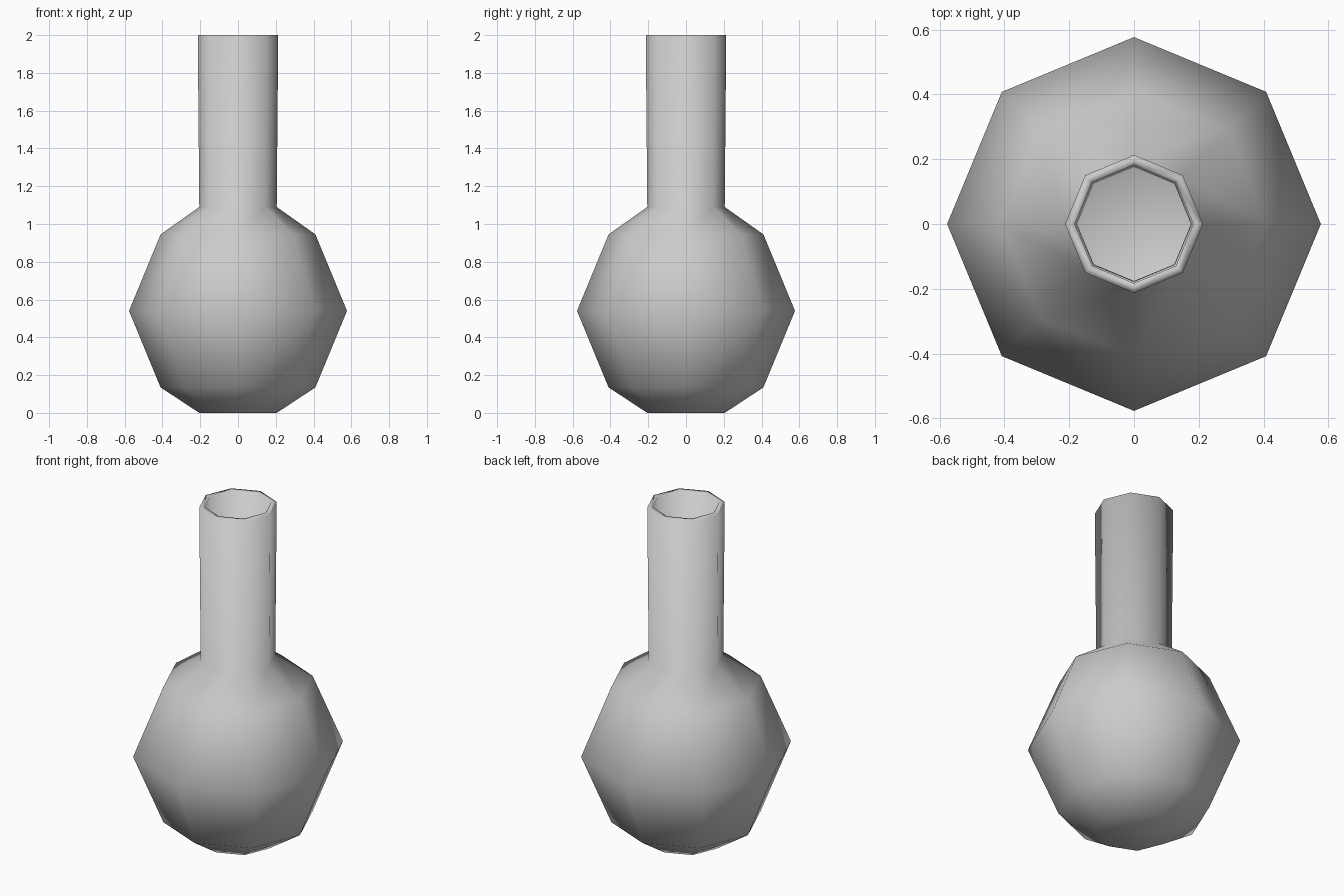
import bpy
import bmesh
from math import cos, sin, tau

cube = bpy.data.objects.get("Cube")
if cube:
    bpy.data.objects.remove(cube, do_unlink=True)

SIDES = 8

# Single plain grey material
grey = bpy.data.materials.new("plain_grey")
grey.use_nodes = True
colour = (0.6, 0.6, 0.6, 1)
grey.diffuse_color = colour
grey.node_tree.nodes["Principled BSDF"].inputs["Base Color"].default_value = colour

# Outer profile as (radius, height): flat base, round bulb, slightly flared neck
profile = [(0.205, 0), (0.41, 0.135), (0.577, 0.54), (0.41, 0.945),
           (0.205, 1.09), (0.213, 2)]

bm = bmesh.new()
rings = [[bm.verts.new((r * cos(tau * i / SIDES), r * sin(tau * i / SIDES), z))
          for i in range(SIDES)] for r, z in profile]
for low, high in zip(rings, rings[1:]):
    for i in range(SIDES):
        j = (i + 1) % SIDES
        bm.faces.new((low[i], low[j], high[j], high[i]))
bm.faces.new(rings[0][::-1])  # closed base
for face in bm.faces:
    face.smooth = True

mesh = bpy.data.meshes.new("flask")
bm.to_mesh(mesh)
bm.free()
mesh.materials.append(grey)
flask = bpy.data.objects.new("flask", mesh)
bpy.context.collection.objects.link(flask)

# Hollow wall with an open, flat rim
wall = flask.modifiers.new("wall", "SOLIDIFY")
wall.thickness = 0.028
wall.offset = -1
wall.use_even_offset = True
